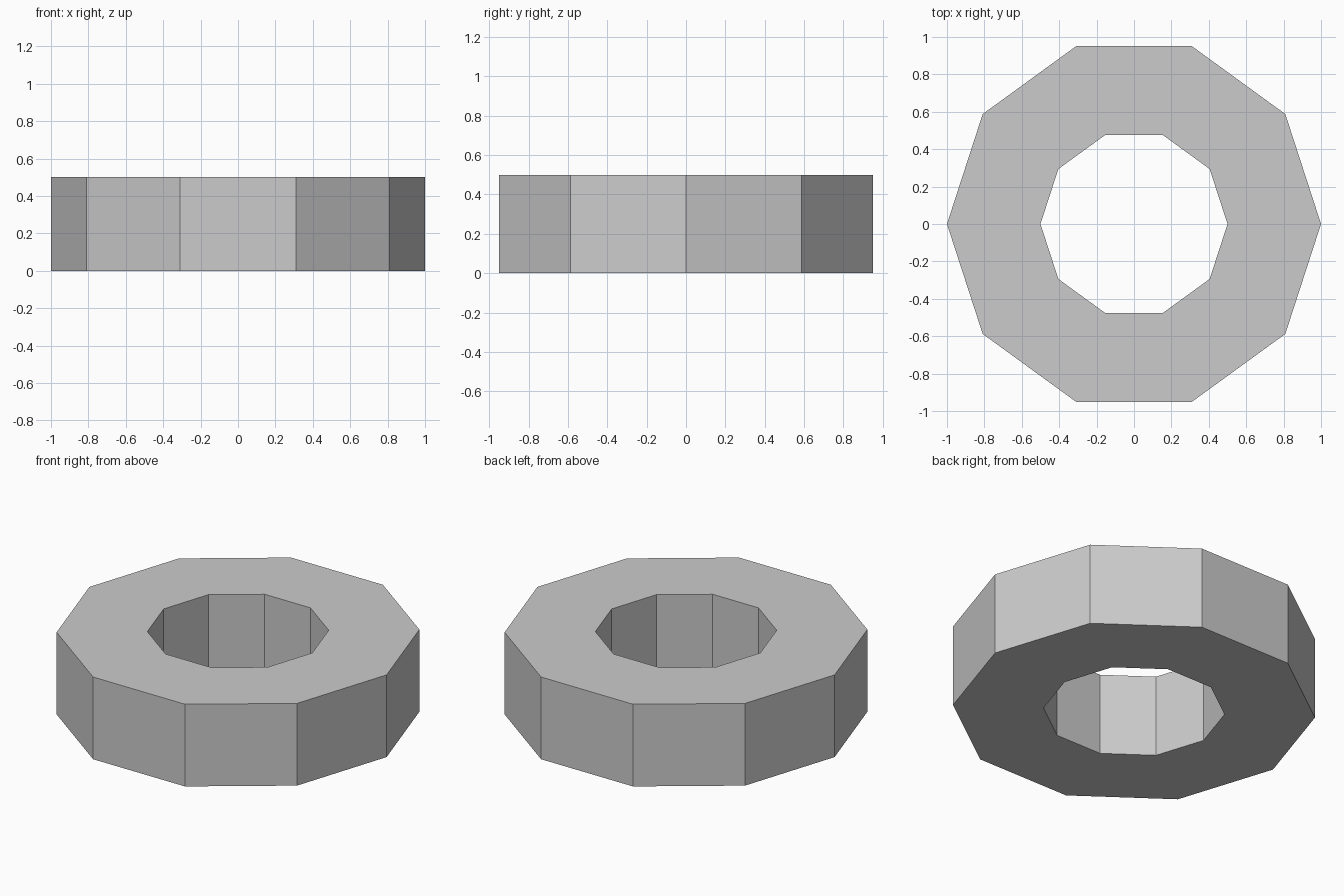
import bpy
import math

if "Cube" in bpy.data.objects:
    bpy.data.objects.remove(bpy.data.objects["Cube"])

SIDES = 10
OUTER, INNER, HEIGHT = 1.0, 0.5, 0.5

# Rectangular cross-section swept around z, with a corner on +x
section = [(OUTER, 0), (OUTER, HEIGHT), (INNER, HEIGHT), (INNER, 0)]
n = len(section)

verts = []
for i in range(SIDES):
    a = 2 * math.pi * i / SIDES
    verts += [(r * math.cos(a), r * math.sin(a), z) for r, z in section]

# Quads between neighbouring sections: outer wall, top, inner wall, bottom
faces = []
for i in range(SIDES):
    j = (i + 1) % SIDES
    for k in range(n):
        m = (k + 1) % n
        faces.append((i * n + k, j * n + k, j * n + m, i * n + m))

# Ten-sided flat-shaded ring
mesh = bpy.data.meshes.new("ring")
mesh.from_pydata(verts, [], faces)
mesh.update()
ring = bpy.data.objects.new("ring", mesh)
bpy.context.collection.objects.link(ring)
